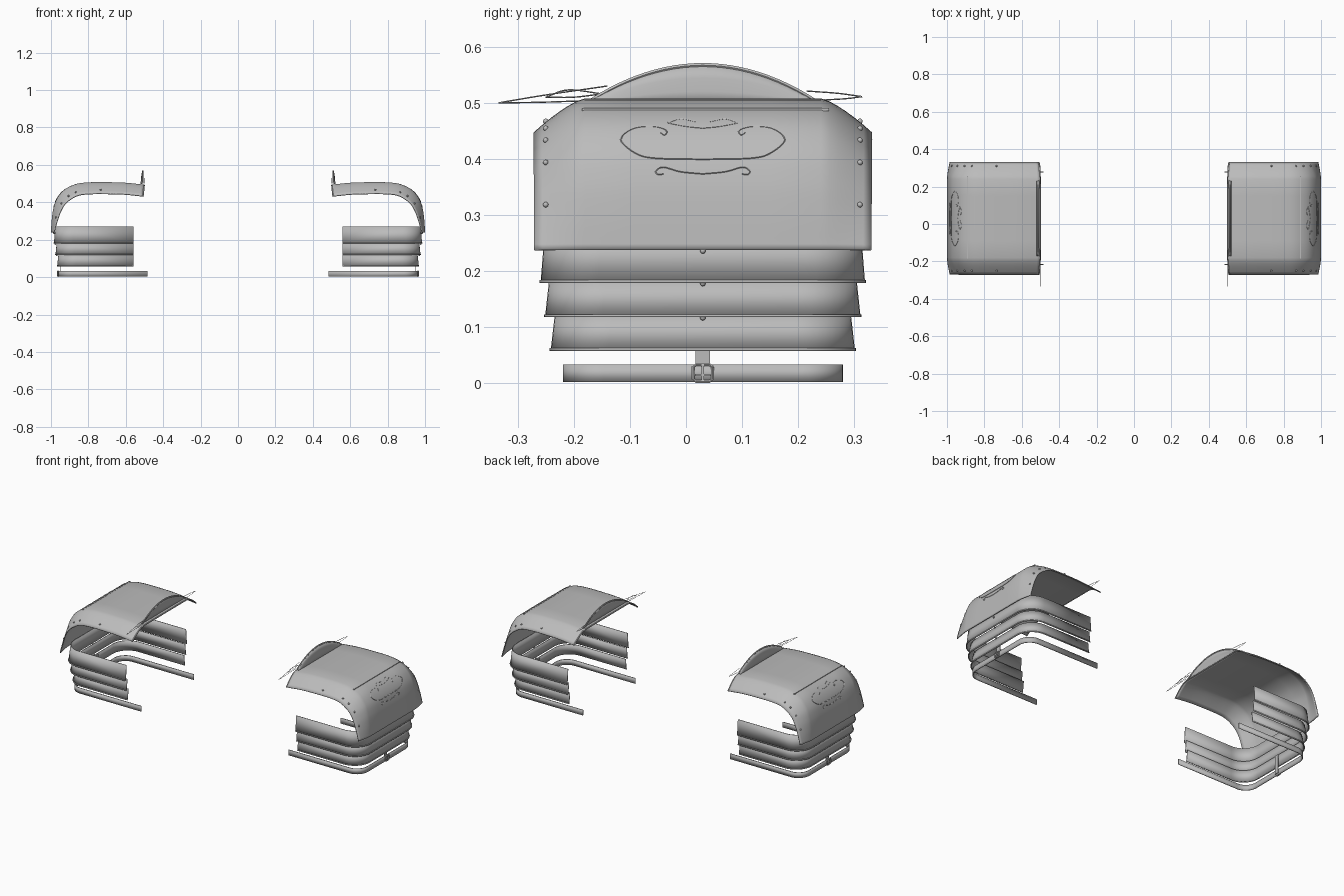
import bpy, bmesh, math
from mathutils import Vector

if "Cube" in bpy.data.objects:
    bpy.data.objects.remove(bpy.data.objects["Cube"])

CY = 0.03  # middle of the armour along y

steel = bpy.data.materials.new("grey_steel")
steel.diffuse_color = (0.5, 0.5, 0.5, 1)
steel.use_nodes = True
steel.node_tree.nodes["Principled BSDF"].inputs["Base Color"].default_value = steel.diffuse_color


def finish(name, bm, thick=0.0, smooth=True):
    """Turn a bmesh into an object, with thickness and a mirrored twin."""
    bmesh.ops.recalc_face_normals(bm, faces=bm.faces)
    me = bpy.data.meshes.new(name)
    bm.to_mesh(me)
    bm.free()
    me.materials.append(steel)
    ob = bpy.data.objects.new(name, me)
    bpy.context.collection.objects.link(ob)
    if smooth:
        bpy.context.view_layer.objects.active = ob
        ob.select_set(True)
        bpy.ops.object.shade_smooth_by_angle(angle=math.radians(40))
        ob.select_set(False)
    if thick:
        s = ob.modifiers.new("thickness", 'SOLIDIFY')
        s.thickness, s.offset = thick, 0
    m = ob.modifiers.new("other_shoulder", 'MIRROR')
    m.use_mirror_merge = False
    return ob


def grid(bm, rows):
    vs = [[bm.verts.new(p) for p in r] for r in rows]
    for a, b in zip(vs, vs[1:]):
        for i in range(len(a) - 1):
            bm.faces.new((a[i], a[i + 1], b[i + 1], b[i]))


def box(bm, lo, hi):
    vs = bmesh.ops.create_cube(bm, size=1)["verts"]
    for v in vs:
        v.co = Vector([(lo[i] + hi[i]) / 2 + v.co[i] * (hi[i] - lo[i]) for i in range(3)])


def spline(pts, n=6):
    """Smooth Catmull-Rom path through a few points."""
    pts = [Vector(p) for p in pts]
    p = [2 * pts[0] - pts[1]] + pts + [2 * pts[-1] - pts[-2]]
    out = []
    for i in range(1, len(p) - 2):
        a, b, c, d = p[i - 1:i + 3]
        for k in range(n):
            t = k / n
            out.append(0.5 * (2 * b + (c - a) * t + (2 * a - 5 * b + 4 * c - d) * t * t
                              + (3 * b - a - 3 * c + d) * t ** 3))
    return out + [pts[-1]]


def tube(bm, path, r, sides=6):
    """Round wire lying in a plane of roughly constant x."""
    rows = []
    for i, p in enumerate(path):
        d = (path[min(i + 1, len(path) - 1)] - path[max(i - 1, 0)]).normalized()
        u = Vector((1, 0, 0))
        u = (u - d * u.dot(d)).normalized()
        w = d.cross(u)
        rows.append([p + (u * math.cos(a) + w * math.sin(a)) * r
                     for a in [2 * math.pi * k / sides for k in range(sides + 1)]])
    grid(bm, rows)
    bmesh.ops.remove_doubles(bm, verts=bm.verts, dist=1e-5)


# ---- main shoulder shell: curved profile with edges bending inward
profile = spline([(0.502, 0, 0.492), (0.6, 0, 0.502), (0.7, 0, 0.505), (0.8, 0, 0.504),
                  (0.87, 0, 0.494), (0.93, 0, 0.463), (0.968, 0, 0.415), (0.986, 0, 0.36),
                  (0.994, 0, 0.30), (0.998, 0, 0.238)])
N = len(profile) - 1


def shell(i, v):
    """Point and normal on the shell at profile index i and offset v from the middle."""
    d = (profile[min(i + 1, N)] - profile[max(i - 1, 0)]).normalized()
    nrm = Vector((-d.z, 0, d.x))
    e = max(0, abs(v) - 0.21) / 0.09
    fall = min(1, max(0, (profile[i].z - 0.24) / 0.22))
    inset = (0.015 + 0.045 * fall) * e ** 1.35
    return profile[i] - nrm * inset + Vector((0, CY + v, 0)), nrm


vs = [0, 0.12, 0.21, 0.225, 0.24, 0.255, 0.27, 0.285, 0.3]
vs = [-v for v in vs[:0:-1]] + vs
bm = bmesh.new()
grid(bm, [[shell(i, v)[0] for v in vs] for i in range(N + 1)])
finish("shoulder_shell", bm, 0.005)

# ---- rivets along the bent edges and down the middle of the lower bands
bm = bmesh.new()


def rivet(p, r=0.005):
    for v in bmesh.ops.create_icosphere(bm, subdivisions=2, radius=r)["verts"]:
        v.co += p


for s in (-1, 1):
    for x, z in ((0.74, 0.5), (0.885, 0.5), (0.93, 0.463), (0.975, 0.405), (0.993, 0.32)):
        i = min(range(N + 1), key=lambda k: (profile[k] - Vector((x, 0, z))).length)
        p, nrm = shell(i, s * 0.277)
        rivet(p + nrm * 0.002 + Vector((0, s * 0.003, 0)))
for x, z in ((0.984, 0.236), (0.977, 0.178), (0.969, 0.117)):
    rivet(Vector((x, CY, z)))
finish("rivets", bm)

# ---- raised trim strip across the top, and rim on the neck-side edge
bm = bmesh.new()
box(bm, (0.888, -0.185, 0.485), (0.894, 0.255, 0.491))
finish("top_trim_strip", bm, smooth=False)
bm = bmesh.new()
tube(bm, [shell(0, -0.3 + 0.025 * k)[0] for k in range(25)], 0.004)
finish("neck_edge_rim", bm)


# ---- U-shaped bands open toward the neck
def u_path(x0, x1, half, r, z):
    pts = [Vector((x0, CY - half, z))]
    for s in (-1, 1):
        for k in range(11):
            a = math.pi / 2 * (k / 10 if s > 0 else k / 10 - 1)
            pts.append(Vector((x1 - r + r * math.cos(a), CY + s * (half - r) + r * math.sin(a), z)))
    return pts + [Vector((x0, CY + half, z))]


for n, (x1, half, z0, z1) in enumerate(((0.965, 0.269, 0.06, 0.122),
                                        (0.974, 0.279, 0.12, 0.185),
                                        (0.982, 0.287, 0.181, 0.27))):
    bm = bmesh.new()
    grid(bm, [u_path(0.56, x1, half, 0.1, z0), u_path(0.56, x1 - 0.007, half - 0.007, 0.1, z1)])
    finish("arm_band_%d" % (n + 1), bm, 0.004)
    bm = bmesh.new()
    # small rolled lip at the lower edge
    grid(bm, [u_path(0.56, x1 + 0.002, half + 0.002, 0.1, z) for z in (z0 - 0.002, z0 + 0.003)])
    finish("arm_band_lip_%d" % (n + 1), bm, 0.004)

# ---- arm strap, hanging tab and buckle
bm = bmesh.new()
grid(bm, [u_path(0.485, 0.957, 0.247, 0.07, z) for z in (0.002, 0.034)])
finish("arm_strap", bm, 0.005)
bm = bmesh.new()
box(bm, (0.949, CY - 0.013, 0.01), (0.953, CY + 0.013, 0.12))
finish("strap_tab", bm, smooth=False)
bm = bmesh.new()
h, w = 0.015, 0.0175
ring = [(0.963, CY + w * sy * a, 0.0185 + h * sz * b)
        for sy, sz, order in ((1, 1, 0), (-1, 1, 1), (-1, -1, 0), (1, -1, 1))
        for a, b in (((1, 0.7), (0.7, 1)) if not order else ((0.7, 1), (1, 0.7)))]
tube(bm, [Vector(p) for p in ring + ring[:1]], 0.003)
box(bm, (0.960, CY - 0.002, 0.006), (0.967, CY + 0.002, 0.034))
box(bm, (0.960, CY - 0.014, 0.013), (0.965, CY + 0.014, 0.017))
finish("buckle", bm)

# ---- arched neck guard with rim
bm = bmesh.new()
rows, rim = [], []
for k in range(25):
    u = -1 + k / 12
    top = 0.064 * (1 - u * u)
    rows.append([Vector((0.518 - 0.008 * f * f, CY + 0.2 * u, 0.497 + (top + 0.006) * f))
                 for f in (0, 0.33, 0.67, 1)])
    rim.append(rows[-1][-1])
grid(bm, rows)
finish("neck_guard", bm, 0.005)
bm = bmesh.new()
tube(bm, rim, 0.0045)
finish("neck_guard_rim", bm)

# ---- thin pointed wire ornaments at the ends of the neck guard
bm = bmesh.new()
for pts in (((-0.334, 0.5), (-0.25, 0.514), (-0.14, 0.53)),
            ((-0.334, 0.5), (-0.26, 0.501), (-0.17, 0.504)),
            ((-0.25, 0.51), (-0.21, 0.523), (-0.15, 0.516)),
            ((-0.25, 0.51), (-0.2, 0.51), (-0.15, 0.516)),
            ((0.314, 0.511), (0.27, 0.517), (0.215, 0.521)),
            ((0.314, 0.511), (0.28, 0.507), (0.22, 0.504))):
    tube(bm, spline([(0.502, y, z) for y, z in pts]), 0.0012, 4)
finish("wire_points", bm)


# ---- scrollwork on the outer face
def on_face(y, z):
    for a, b in zip(profile, profile[1:]):
        if a.x > 0.86 and b.z <= z <= a.z:
            return Vector((a.x + (b.x - a.x) * (a.z - z) / max(1e-6, a.z - b.z) + 0.003, y, z))
    return Vector((0.99, y, z))


bm = bmesh.new()
scrolls = (((0.075, 0.447), (0.068, 0.443), (0.066, 0.452), (0.09, 0.458), (0.125, 0.454),
            (0.146, 0.435), (0.12, 0.411), (0.085, 0.402), (0, 0.4)),
           ((0.062, 0.464), (0.04, 0.471), (0.012, 0.466)),
           ((0.062, 0.464), (0.03, 0.458), (0, 0.455)),
           ((0.07, 0.374), (0.08, 0.373), (0.083, 0.38), (0.07, 0.386), (0.04, 0.378), (0, 0.374)))
for s in (-1, 1):
    for pts in scrolls:
        tube(bm, [on_face(CY + s * p.y, p.z) for p in spline([(0, y, z) for y, z in pts])], 0.0018, 5)
finish("scrollwork", bm)
